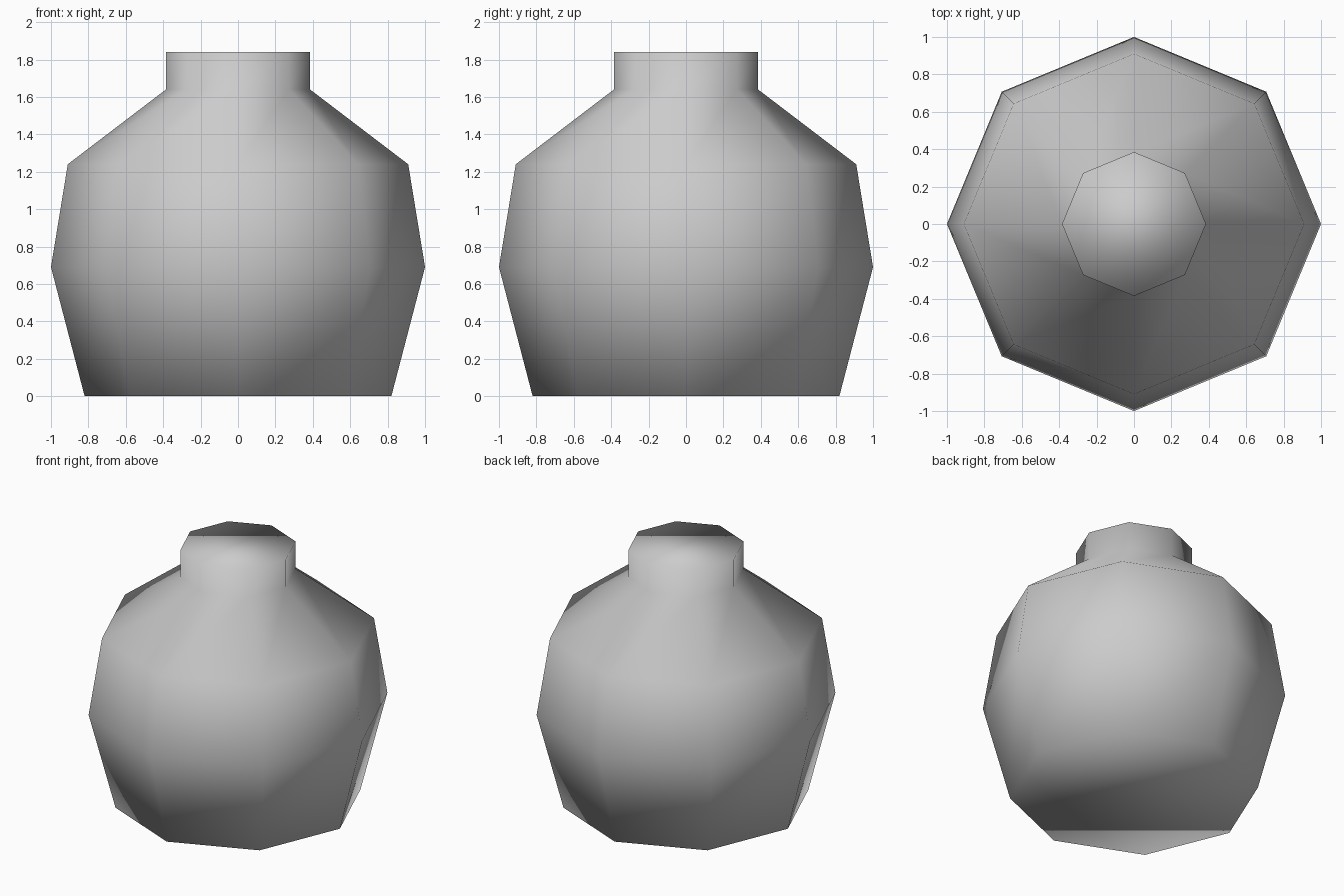
import bpy
import bmesh
from math import cos, sin, pi

cube = bpy.data.objects.get("Cube")
if cube:
    bpy.data.objects.remove(cube, do_unlink=True)

SIDES = 8
# Radius and height of each ring, from base to lip
PROFILE = [(0.82, 0.0), (1.0, 0.69), (0.91, 1.24), (0.385, 1.64), (0.385, 1.84)]

# Plain grey clay
clay = bpy.data.materials.new("grey_clay")
clay.use_nodes = True
colour = (0.6, 0.6, 0.6, 1.0)
clay.diffuse_color = colour
clay.node_tree.nodes["Principled BSDF"].inputs["Base Color"].default_value = colour

# Rings of the eight-sided pot
bm = bmesh.new()
rings = []
for radius, height in PROFILE:
    angles = [2 * pi * i / SIDES for i in range(SIDES)]
    rings.append([bm.verts.new((radius * cos(a), radius * sin(a), height)) for a in angles])

# Walls
for low, high in zip(rings, rings[1:]):
    for i in range(SIDES):
        j = (i + 1) % SIDES
        bm.faces.new((low[i], low[j], high[j], high[i]))

# Closed base and lip
bm.faces.new(rings[0][::-1])
bm.faces.new(rings[-1])

# Smooth shading runs over every edge, caps included
for face in bm.faces:
    face.smooth = True

mesh = bpy.data.meshes.new("pot")
bm.to_mesh(mesh)
bm.free()
mesh.materials.append(clay)
pot = bpy.data.objects.new("pot", mesh)
bpy.context.collection.objects.link(pot)
